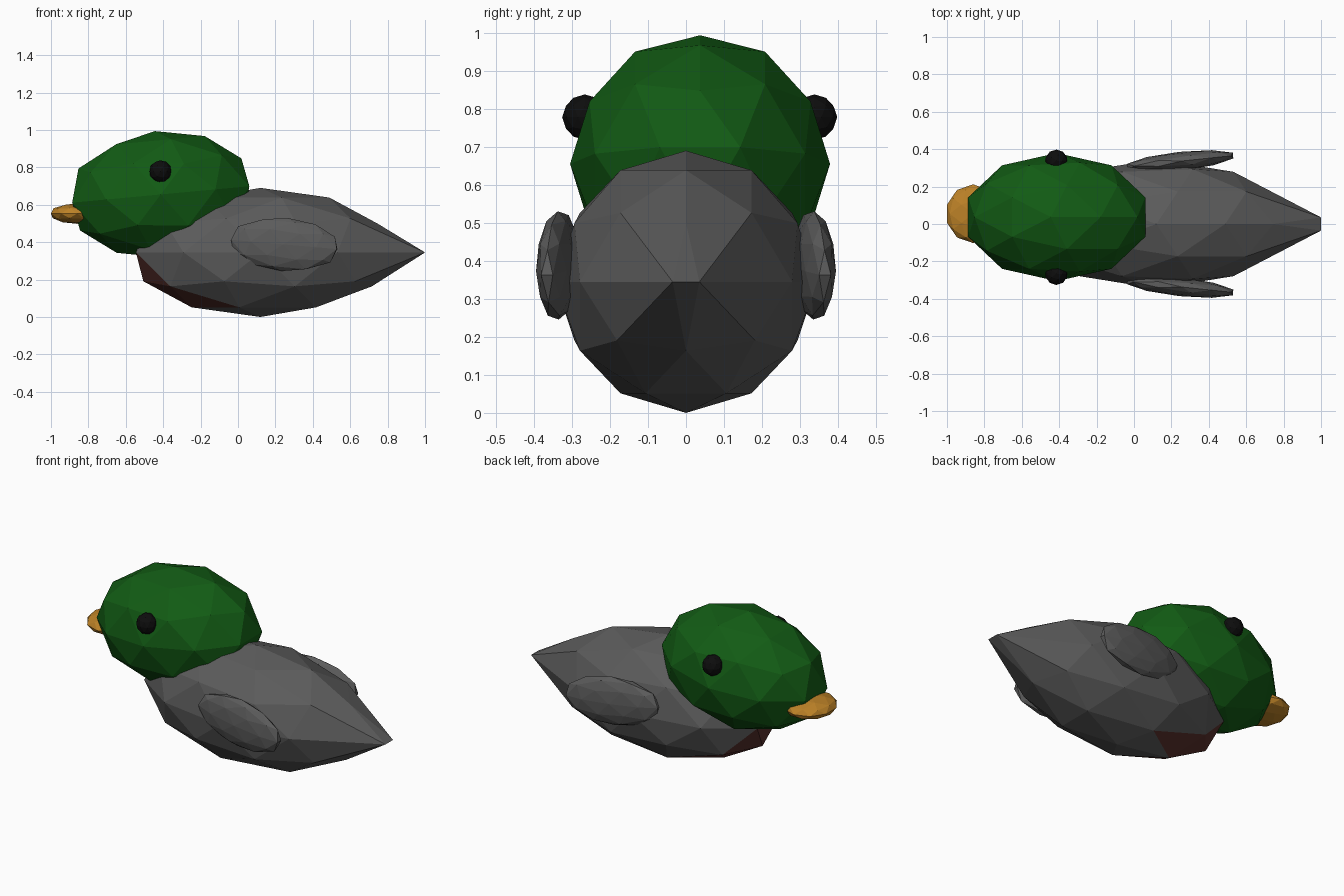
import bpy, math
from mathutils import Vector

if "Cube" in bpy.data.objects:
    bpy.data.objects.remove(bpy.data.objects["Cube"])


def material(name, color):
    m = bpy.data.materials.new(name)
    m.diffuse_color = (*color, 1)
    m.use_nodes = True
    m.node_tree.nodes["Principled BSDF"].inputs["Base Color"].default_value = m.diffuse_color
    return m


GREEN = material("head green", (0.006, 0.105, 0.007))
GREY = material("feather grey", (0.105, 0.105, 0.105))
BROWN = material("breast brown", (0.10, 0.03, 0.025))
GOLD = material("bill gold", (0.50, 0.22, 0.02))
BLACK = material("eye black", (0.004, 0.004, 0.004))


def ball(name, loc, radii, mat, rot=(0, 0, 0)):
    """Low-poly ellipsoid; rotation in degrees."""
    bpy.ops.mesh.primitive_ico_sphere_add(subdivisions=2, radius=1, location=loc)
    ob = bpy.context.object
    ob.name = name
    ob.scale = radii
    ob.rotation_euler = [math.radians(a) for a in rot]
    ob.data.materials.append(mat)
    return ob


# Body: brown breast faces at the lower front, tail drawn out to a point
body = ball("body", (0.12, 0, 0.345), (0.70, 0.345, 0.345), GREY)
body.data.materials.append(BROWN)
breast = Vector((-0.8, 0, -0.6))
for f in body.data.polygons:
    if f.center.dot(breast) > 0.78:
        f.material_index = 1
for v in body.data.vertices:
    if v.co.x > 0.9 and abs(v.co.z) < 0.1:
        v.co.x = 0.88 / 0.70
        v.co.y *= 0.33

# Head, tilted slightly toward the bill
ball("head", (-0.413, 0.037, 0.655), (0.50, 0.342, 0.34), GREEN, (0, -5.3, 0))

# Bill
ball("bill", (-0.86, 0.055, 0.553), (0.147, 0.157, 0.055), GOLD)

# Eyes and wings on both sides
for side, s in (("right", -1), ("left", 1)):
    ball(side + "_eye", (-0.415, 0.036 + s * 0.302, 0.778), (0.06, 0.06, 0.06), BLACK)
    ball(side + "_wing", (0.247, s * 0.336, 0.388), (0.30, 0.05, 0.143), GREY,
         (0, 5, s * 6))
